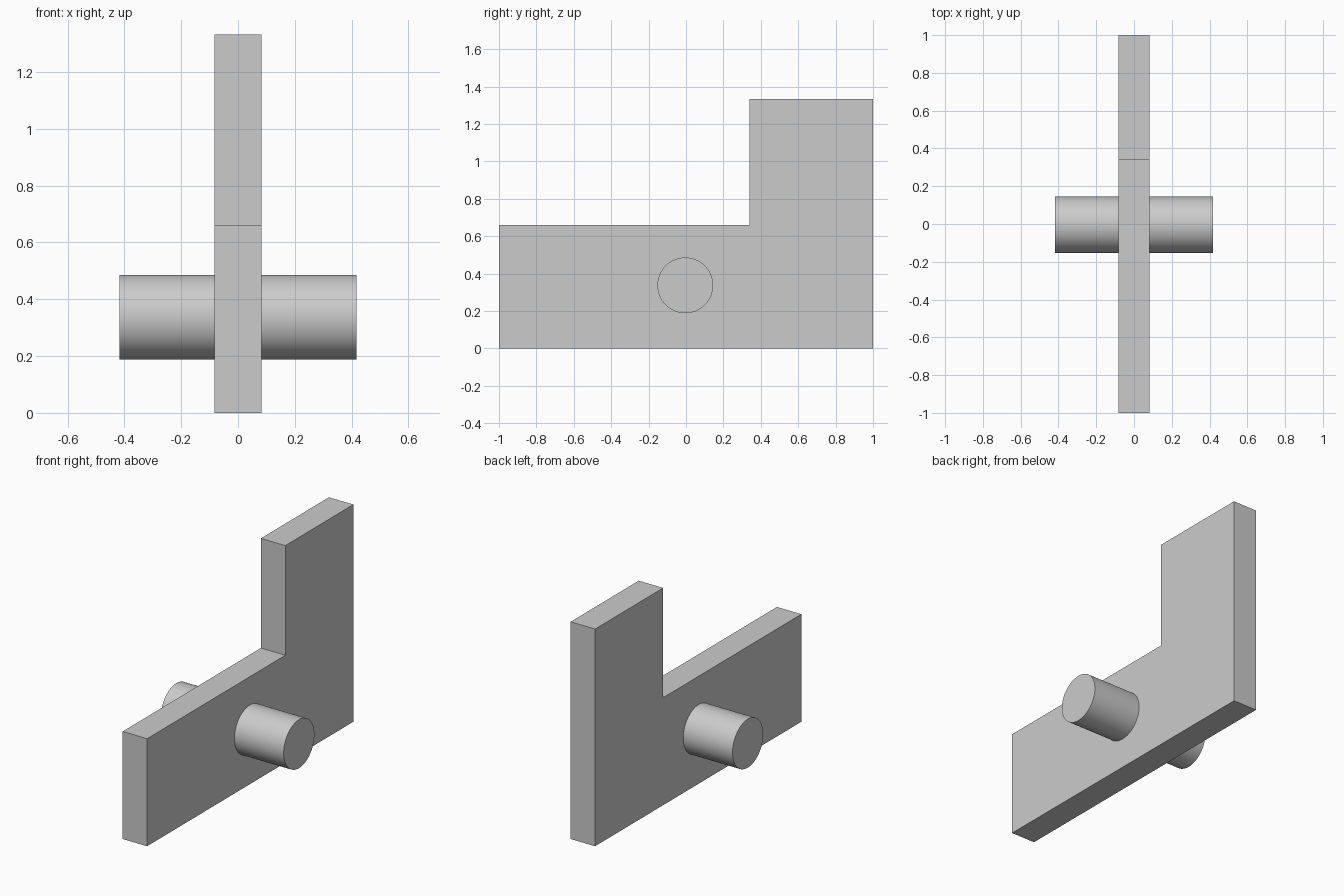
import bpy, bmesh, math

cube = bpy.data.objects.get("Cube")
if cube:
    bpy.data.objects.remove(cube, do_unlink=True)

# Single grey material
grey = bpy.data.materials.new("plain grey")
grey.use_nodes = True
colour = (0.6, 0.6, 0.6, 1)
grey.diffuse_color = colour
grey.node_tree.nodes["Principled BSDF"].inputs["Base Color"].default_value = colour

# L-shaped plate: side profile (y, z) extruded across x
half = 0.083
profile = [(-1, 0), (1, 0), (1, 1.333), (0.34, 1.333), (0.34, 0.66), (-1, 0.66)]
bm = bmesh.new()
face = bm.faces.new([bm.verts.new((-half, y, z)) for y, z in profile])
grown = bmesh.ops.extrude_face_region(bm, geom=[face])["geom"]
bmesh.ops.translate(bm, vec=(2 * half, 0, 0),
                    verts=[v for v in grown if isinstance(v, bmesh.types.BMVert)])
bmesh.ops.recalc_face_normals(bm, faces=bm.faces)
mesh = bpy.data.meshes.new("l_plate")
bm.to_mesh(mesh)
bm.free()
plate = bpy.data.objects.new("l_plate", mesh)
bpy.context.collection.objects.link(plate)
plate.data.materials.append(grey)

# Round pin passing through the plate
bpy.ops.mesh.primitive_cylinder_add(vertices=64, radius=0.149, depth=0.834,
                                    location=(0, -0.004, 0.337),
                                    rotation=(0, math.pi / 2, 0))
pin = bpy.context.object
pin.name = "cross_pin"
pin.data.materials.append(grey)
bpy.ops.object.shade_smooth_by_angle(angle=math.radians(30))
